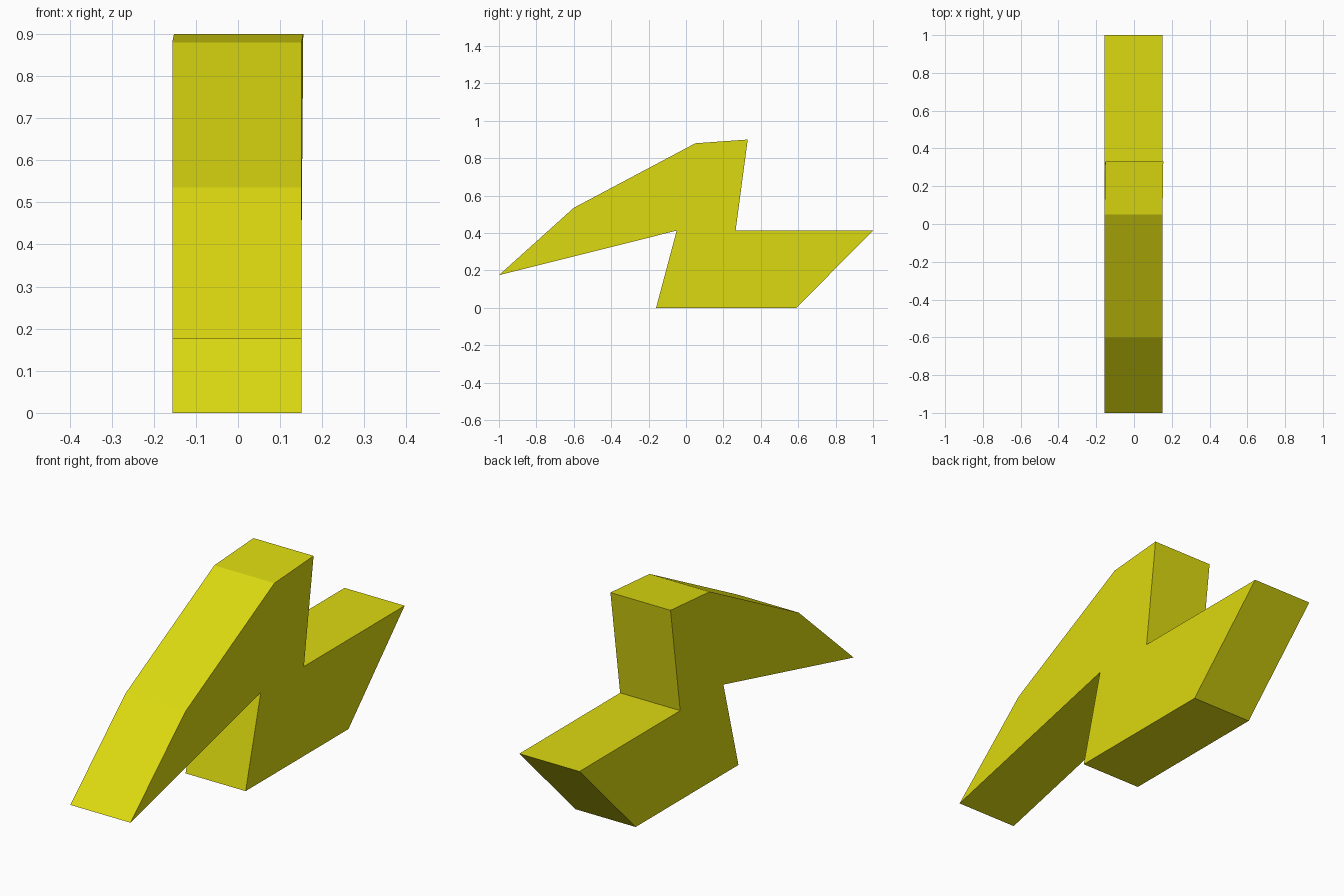
import bpy
import bmesh

cube = bpy.data.objects.get("Cube")
if cube:
    bpy.data.objects.remove(cube, do_unlink=True)

# Single flat colour
yellow = bpy.data.materials.new("yellow")
yellow.use_nodes = True
colour = (0.72, 0.70, 0.005, 1)
yellow.diffuse_color = colour
yellow.node_tree.nodes["Principled BSDF"].inputs["Base Color"].default_value = colour

# Side outline (y, z): beak tip, brow, crown, back of head, tail, base, throat
crest = (0.33, 0.90)
outline = [(-1, 0.175), (-0.6, 0.535), (0.05, 0.88), crest, (0.265, 0.413),
           (1, 0.413), (0.59, 0), (-0.16, 0), (-0.05, 0.413)]
LEFT, RIGHT, CREST_SHIFT = 0.151, -0.156, 0.004

# Bird-shaped slab: outline on both sides, joined by a strip of quads
bm = bmesh.new()


def side(x):
    return [bm.verts.new((x + (CREST_SHIFT if p == crest else 0), *p)) for p in outline]


left, right = side(LEFT), side(RIGHT)
bm.faces.new(left)
bm.faces.new(right[::-1])
for i in range(len(outline)):
    j = (i + 1) % len(outline)
    bm.faces.new((left[i], right[i], right[j], left[j]))
bmesh.ops.recalc_face_normals(bm, faces=bm.faces)

mesh = bpy.data.meshes.new("bird_body")
bm.to_mesh(mesh)
bm.free()
mesh.materials.append(yellow)
body = bpy.data.objects.new("bird_body", mesh)
bpy.context.collection.objects.link(body)
